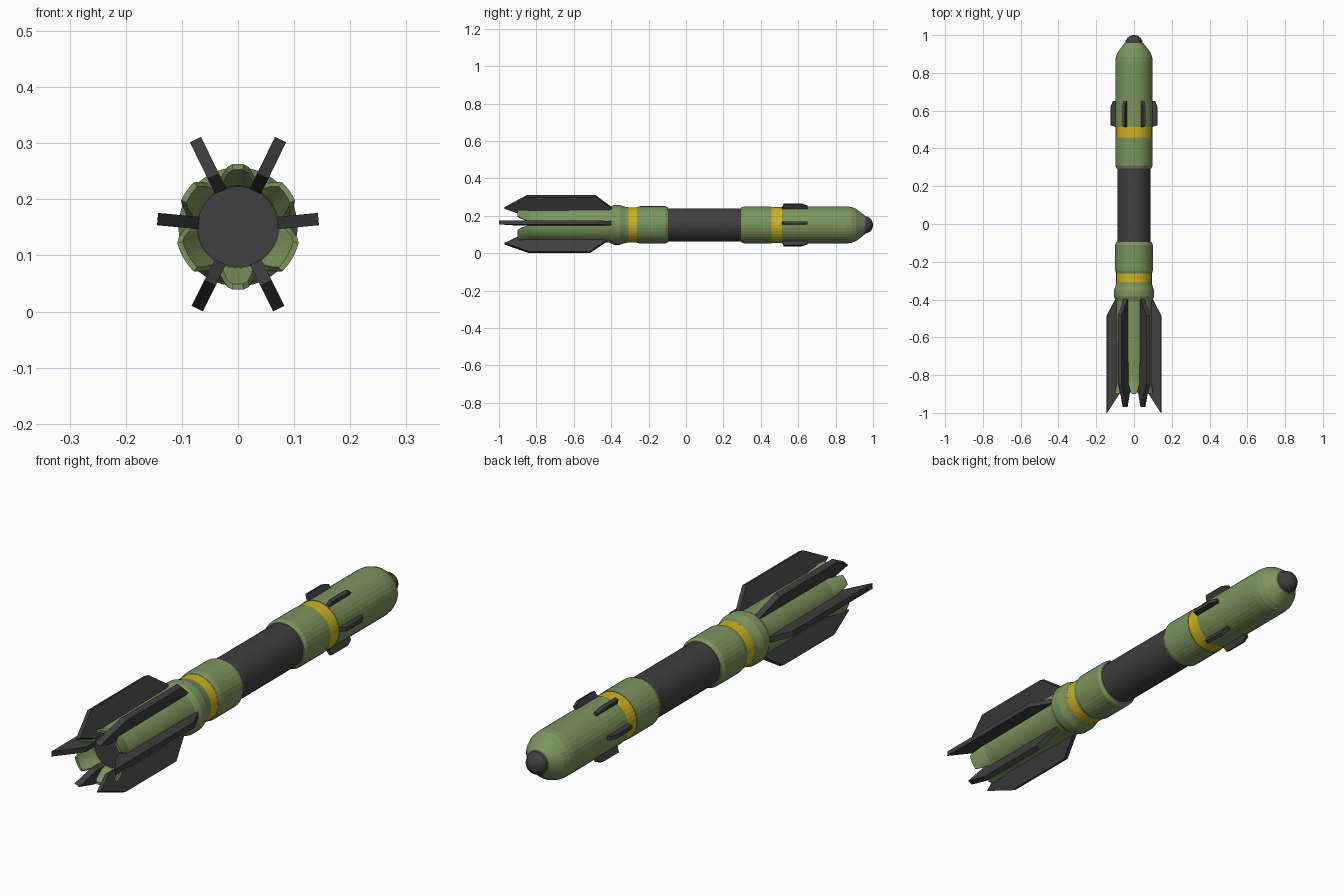
import bpy, bmesh, math
from math import sin, cos, radians
from mathutils import Matrix

if "Cube" in bpy.data.objects:
    bpy.data.objects.remove(bpy.data.objects["Cube"])

CZ = 0.151          # height of the long axis
SEG = 36
FIN_ANGLES = [5.5, 64, 116, 174.5, 243.5, 296.5]


def material(name, rgb):
    m = bpy.data.materials.new(name)
    m.diffuse_color = (*rgb, 1)
    m.use_nodes = True
    m.node_tree.nodes["Principled BSDF"].inputs["Base Color"].default_value = m.diffuse_color
    return m


GREEN = material("olive_green", (0.20, 0.30, 0.11))
DARK = material("dark_grey", (0.05, 0.05, 0.05))
YELLOW = material("yellow", (0.62, 0.45, 0.015))


def finish(bm, name, mat):
    bmesh.ops.recalc_face_normals(bm, faces=bm.faces[:])
    me = bpy.data.meshes.new(name)
    bm.to_mesh(me)
    bm.free()
    me.materials.append(mat)
    ob = bpy.data.objects.new(name, me)
    bpy.context.collection.objects.link(ob)
    ob.location.z = CZ
    return ob


def loft(name, rings, mat, seg=SEG):
    """Skin rings around the y axis; each ring maps an angle to (radius, y)."""
    bm = bmesh.new()
    loops = []
    for ring in rings:
        loop = []
        for i in range(seg):
            a = 2 * math.pi * i / seg
            r, y = ring(a)
            loop.append(bm.verts.new((r * cos(a), y, r * sin(a))))
        loops.append(loop)
    for p, q in zip(loops, loops[1:]):
        for i in range(seg):
            j = (i + 1) % seg
            bm.faces.new((p[i], p[j], q[j], q[i]))
    bm.faces.new(loops[0])
    bm.faces.new(loops[-1])
    return finish(bm, name, mat)


def lathe(name, profile, mat):
    return loft(name, [lambda a, p=p: p for p in profile], mat)


def fin(name, profile, angle, thick):
    """Flat plate from a (radius, y) outline, turned about the y axis."""
    bm = bmesh.new()
    f = bm.faces.new([bm.verts.new((r, y, -thick / 2)) for r, y in profile])
    ext = bmesh.ops.extrude_face_region(bm, geom=[f])
    top = [v for v in ext["geom"] if isinstance(v, bmesh.types.BMVert)]
    bmesh.ops.translate(bm, verts=top, vec=(0, 0, thick))
    bmesh.ops.transform(bm, matrix=Matrix.Rotation(-radians(angle), 4, 'Y'), verts=bm.verts[:])
    return finish(bm, name, DARK)


# Dark middle tube
lathe("middle_tube", [(0.088, -0.12), (0.088, 0.31)], DARK)

# Front green sleeve, yellow band, warhead and nose cap
lathe("front_sleeve", [(0.092, 0.295), (0.099, 0.31), (0.099, 0.457)], GREEN)
lathe("front_band", [(0.097, 0.455), (0.097, 0.516)], YELLOW)
lathe("front_body", [(0.099, 0.514), (0.099, 0.86), (0.096, 0.885),
                     (0.086, 0.91), (0.05, 0.957), (0.04, 0.96)], GREEN)
lathe("nose_cap", [(0.046, 0.945), (0.046, 0.957)] +
      [(0.046 * cos(radians(t)), 0.957 + 0.043 * sin(radians(t))) for t in (18, 36, 54, 70, 84)], DARK)

# Rear green sleeve and yellow band
lathe("rear_sleeve", [(0.092, -0.095), (0.1, -0.11), (0.1, -0.245), (0.095, -0.262)], GREEN)
lathe("rear_band", [(0.094, -0.258), (0.094, -0.312)], YELLOW)


# Tail body with six flared petals around the exhaust, notched at the fins
def petal(a):
    d = min(abs((math.degrees(a) - f + 180) % 360 - 180) for f in FIN_ANGLES)
    return max(0.0, min(1.0, (d - 7) / 11))


def const(r, y):
    return lambda a: (r, y)


loft("tail_body", [
    const(0.094, -0.308), const(0.097, -0.325), const(0.106, -0.352), const(0.106, -0.385),
    const(0.095, -0.41), const(0.092, -0.83),
    lambda a: (0.092 + 0.020 * petal(a), -0.84 - 0.06 * petal(a)),
    lambda a: (0.080 + 0.022 * petal(a), -0.84 - 0.06 * petal(a)),
    const(0.074, -0.835), const(0.071, -0.815)], GREEN, 72)
lathe("exhaust_disc", [(0.073, -0.81), (0.073, -0.822)], DARK)

# Large tail fins: side, upper and lower outlines
SIDE = [(0.07, -0.385), (0.1, -0.4), (0.144, -0.485), (0.144, -1.0), (0.085, -0.91), (0.07, -0.88)]
UPPER = [(0.07, -0.385), (0.1, -0.395), (0.173, -0.485), (0.173, -0.85), (0.101, -0.97), (0.07, -0.89)]
LOWER = [(0.07, -0.385), (0.1, -0.43), (0.163, -0.515), (0.163, -0.84), (0.112, -0.97), (0.07, -0.89)]
outlines = [SIDE, UPPER, UPPER, SIDE, LOWER, LOWER]

# Small forward fins share the same angles
SMALL = [(0.085, 0.51), (0.124, 0.522), (0.124, 0.62), (0.112, 0.65), (0.085, 0.65)]
for i, (angle, outline) in enumerate(zip(FIN_ANGLES, outlines), 1):
    fin(f"tail_fin_{i}", outline, angle, 0.022)
    fin(f"front_fin_{i}", SMALL, angle, 0.015)
